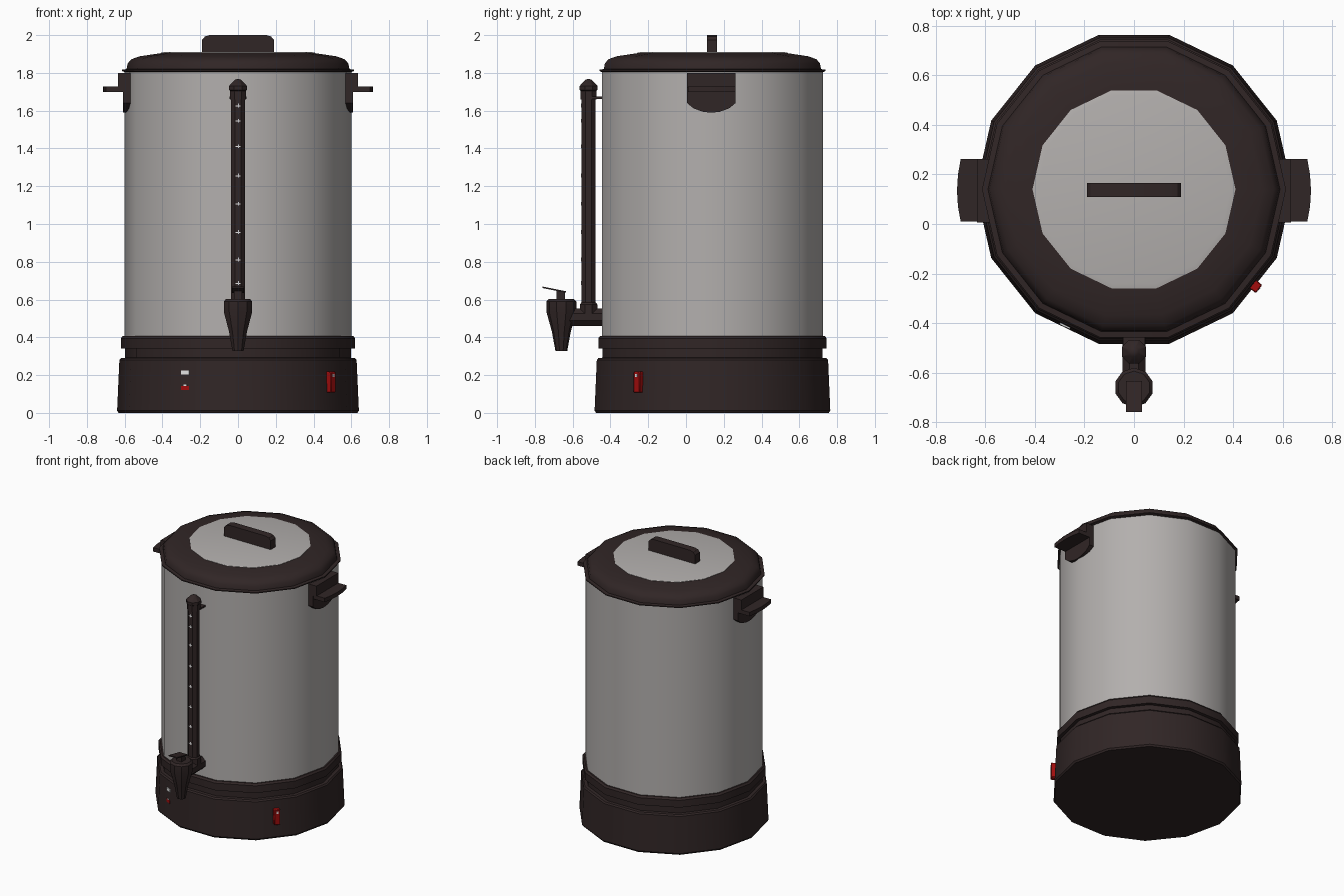
import bpy, bmesh, math
from mathutils import Matrix, Vector

if "Cube" in bpy.data.objects:
    bpy.data.objects.remove(bpy.data.objects["Cube"])

CY = 0.14          # centre of the urn in y
SIDES = 14


def material(name, rgb):
    m = bpy.data.materials.new(name)
    m.diffuse_color = (*rgb, 1)
    m.use_nodes = True
    m.node_tree.nodes["Principled BSDF"].inputs["Base Color"].default_value = m.diffuse_color
    return m


BROWN = material("dark brown plastic", (0.030, 0.019, 0.019))
STEEL = material("brushed steel", (0.45, 0.43, 0.42))
RED = material("red", (0.36, 0.004, 0.004))
WHITE = material("white", (0.8, 0.8, 0.8))


def finish(name, bm, mat, bevel=0):
    bmesh.ops.recalc_face_normals(bm, faces=bm.faces)
    me = bpy.data.meshes.new(name)
    bm.to_mesh(me)
    bm.free()
    ob = bpy.data.objects.new(name, me)
    bpy.context.collection.objects.link(ob)
    me.materials.append(mat)
    if bevel:
        mod = ob.modifiers.new("bevel", "BEVEL")
        mod.width, mod.segments = bevel, 1
    bpy.ops.object.select_all(action='DESELECT')
    ob.select_set(True)
    bpy.context.view_layer.objects.active = ob
    bpy.ops.object.shade_smooth_by_angle(angle=math.radians(30))
    return ob


def lathe(name, profile, mat, n=SIDES, x=0, y=CY, start=0):
    """Revolve (radius, z) points about a vertical axis, with capped ends."""
    bm = bmesh.new()
    rings = []
    for r, z in profile:
        rings.append([bm.verts.new((x + r * math.cos(start + 2 * math.pi * i / n),
                                    y + r * math.sin(start + 2 * math.pi * i / n), z))
                      for i in range(n)])
    for a, b in zip(rings, rings[1:]):
        for i in range(n):
            j = (i + 1) % n
            bm.faces.new((a[i], a[j], b[j], b[i]))
    bm.faces.new(rings[0])
    bm.faces.new(rings[-1])
    return finish(name, bm, mat)


def prism(name, pts, axis, lo, hi, mat, bevel=0):
    """Extrude a 2D outline along an axis (0=x, 1=y, 2=z)."""
    def put(p, d):
        c = list(p)
        c.insert(axis, d)
        return c
    bm = bmesh.new()
    a = [bm.verts.new(put(p, lo)) for p in pts]
    b = [bm.verts.new(put(p, hi)) for p in pts]
    bm.faces.new(a)
    bm.faces.new(b)
    for i in range(len(pts)):
        j = (i + 1) % len(pts)
        bm.faces.new((a[i], a[j], b[j], b[i]))
    return finish(name, bm, mat, bevel)


def box(name, centre, size, mat, angle=0, bevel=0):
    """Box turned about z by angle."""
    bm = bmesh.new()
    bmesh.ops.create_cube(bm, size=1, matrix=Matrix.Translation(centre)
                          @ Matrix.Rotation(angle, 4, 'Z') @ Matrix.Diagonal((*size, 1)))
    return finish(name, bm, mat, bevel)


# Base, steel tank and lid
lathe("base", [(0.632, 0), (0.64, 0.012), (0.628, 0.28), (0.62, 0.29), (0.598, 0.292),
               (0.598, 0.34), (0.62, 0.342), (0.62, 0.395), (0.61, 0.408), (0.59, 0.408)], BROWN)
lathe("tank", [(0.60, 0.39), (0.60, 1.805)], STEEL)
lathe("lid", [(0.59, 1.80), (0.614, 1.81), (0.614, 1.817), (0.59, 1.82), (0.584, 1.85),
              (0.565, 1.872), (0.52, 1.888), (0.41, 1.904)], BROWN)
lathe("lid_disc", [(0.41, 1.90), (0.41, 1.906), (0.39, 1.91)], STEEL)
prism("lid_knob", [(-0.19, 1.9), (0.19, 1.9), (0.19, 1.975), (0.175, 1.993), (0.15, 2.0),
                   (-0.15, 2.0), (-0.175, 1.993), (-0.19, 1.975)], 1, 0.11, 0.165, BROWN)

# Side handles: block, curved apron below and flat grip shelf
for side, s in (("left", -1), ("right", 1)):
    box(side + "_handle_block", (s * 0.6, 0.134, 1.76), (0.07, 0.256, 0.08), BROWN)
    prism(side + "_handle_apron", [(0.006, 1.73), (0.006, 1.64), (0.04, 1.612), (0.09, 1.594),
                                   (0.134, 1.589), (0.178, 1.594), (0.228, 1.612),
                                   (0.262, 1.64), (0.262, 1.73)],
          0, s * 0.555, s * 0.608, BROWN)
    prism(side + "_handle_grip", [(s * 0.56, 0.01), (s * 0.70, 0.01), (s * 0.711, 0.07),
                                  (s * 0.715, 0.134), (s * 0.711, 0.2), (s * 0.70, 0.262),
                                  (s * 0.56, 0.262)], 2, 1.698, 1.727, BROWN)

# Level gauge tube with cap, bracket and foot
GY = -0.516
lathe("gauge_tube", [(0.041, 0.5), (0.041, 1.68)], BROWN, 8, 0, GY, math.pi / 8)
lathe("gauge_cap", [(0.045, 1.66), (0.045, 1.705), (0.052, 1.71), (0.052, 1.73),
                    (0.02, 1.762), (0.008, 1.767)], BROWN, 8, 0, GY, math.pi / 8)
box("gauge_bracket", (0, -0.46, 1.668), (0.09, 0.08, 0.012), BROWN)
lathe("gauge_foot", [(0.05, 0.5), (0.05, 0.575), (0.04, 0.585)], BROWN, 8, 0, GY, math.pi / 8)

# White level marks
for i, z in enumerate((1.625, 1.545, 1.41, 1.255, 1.105, 0.955, 0.81, 0.685)):
    y = GY - 0.0385
    box(f"level_mark_{i}", (0, y, z), (0.026, 0.004, 0.006), WHITE)
    box(f"level_tick_{i}", (0.003, y, z + 0.002), (0.006, 0.005, 0.02), WHITE)

# Tap: horizontal pipe, tapered spout, stem and lever
prism("tap_pipe", [(0.05 * math.cos(math.pi / 4 * (i + .5)), 0.507 + 0.05 * math.sin(math.pi / 4 * (i + .5)))
                   for i in range(8)], 1, -0.62, -0.42, BROWN)
lathe("tap_spout", [(0.031, 0.327), (0.05, 0.43), (0.079, 0.535), (0.079, 0.59), (0.066, 0.604)],
      BROWN, 10, 0, -0.66, math.pi / 10)
box("tap_stem", (0, -0.664, 0.62), (0.04, 0.045, 0.05), BROWN)
prism("tap_lever", [(-0.76, 0.661), (-0.635, 0.636), (-0.635, 0.644), (-0.76, 0.669)],
      0, -0.033, 0.033, BROWN)


def on_base(angle_deg, r, z, side=0):
    a = math.radians(angle_deg)
    return Vector((r * math.cos(a) - side * math.sin(a), CY + r * math.sin(a) + side * math.cos(a), z))


# Red rocker switch on the front right facet
SW = -180 / SIDES * 3
ang = math.radians(SW)
box("switch", on_base(SW, 0.625, 0.163), (0.042, 0.042, 0.112), RED, ang, 0.004)
box("switch_mark", on_base(SW, 0.646, 0.198), (0.004, 0.014, 0.016), WHITE, ang)

# Indicator lamps on the front left facet
IN = -180 / SIDES * 9
ang = math.radians(IN)
for name, z, mat in (("white_lamp", 0.214, WHITE), ("red_lamp", 0.132, RED)):
    box(name, on_base(IN, 0.617, z, -0.012), (0.009, 0.046, 0.022), mat, ang)
box("red_lamp_mark", on_base(IN, 0.617, 0.146, -0.012), (0.009, 0.02, 0.006), WHITE, ang)
